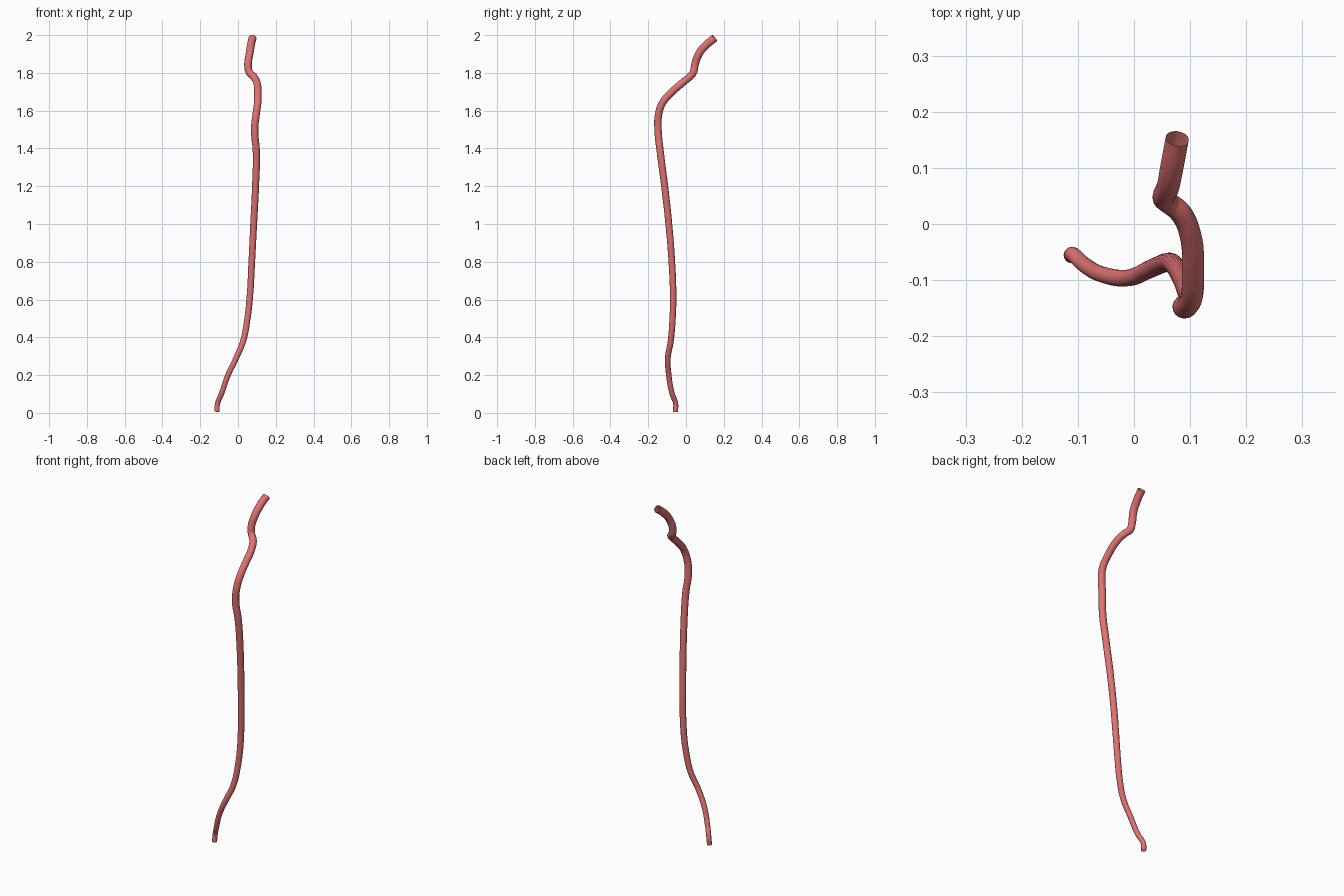
import bpy

# Centre line of the vessel: x, y, z, radius
path = [
    (-0.112, -0.056, 0.006, 0.0135), (-0.108, -0.055, 0.05, 0.0135),
    (-0.088, -0.073, 0.10, 0.014), (-0.053, -0.091, 0.20, 0.0145),
    (-0.010, -0.096, 0.29, 0.015), (0.027, -0.081, 0.38, 0.016),
    (0.050, -0.071, 0.50, 0.0165), (0.063, -0.068, 0.62, 0.017),
    (0.073, -0.075, 0.80, 0.0175), (0.083, -0.091, 1.00, 0.018),
    (0.093, -0.113, 1.20, 0.0185), (0.097, -0.136, 1.38, 0.019),
    (0.088, -0.148, 1.50, 0.0195), (0.096, -0.145, 1.58, 0.0195),
    (0.104, -0.125, 1.64, 0.0195), (0.105, -0.083, 1.69, 0.0195),
    (0.101, -0.022, 1.745, 0.0195), (0.083, 0.020, 1.780, 0.0195),
    (0.060, 0.039, 1.803, 0.0195), (0.053, 0.047, 1.842, 0.020),
    (0.061, 0.068, 1.90, 0.0205), (0.068, 0.104, 1.945, 0.021),
    (0.077, 0.152, 1.985, 0.021),
]

# Tapered open-ended tube swept along a smooth curve
curve = bpy.data.curves.new("vessel_tube", 'CURVE')
curve.dimensions = '3D'
curve.bevel_depth = 1.0
curve.bevel_resolution = 6
curve.resolution_u = 8
curve.use_fill_caps = False
spline = curve.splines.new('BEZIER')
spline.bezier_points.add(len(path) - 1)
for point, (x, y, z, r) in zip(spline.bezier_points, path):
    point.co = (x, y, z)
    point.radius = r
    point.handle_left_type = point.handle_right_type = 'AUTO'

tube = bpy.data.objects.new("vessel_tube", curve)
bpy.context.collection.objects.link(tube)

# Red material
red = bpy.data.materials.new("vessel_red")
red.diffuse_color = (0.75, 0.17, 0.17, 1)
curve.materials.append(red)

# Smooth shaded mesh
bpy.context.view_layer.objects.active = tube
tube.select_set(True)
bpy.ops.object.convert(target='MESH')
bpy.ops.object.shade_smooth()
